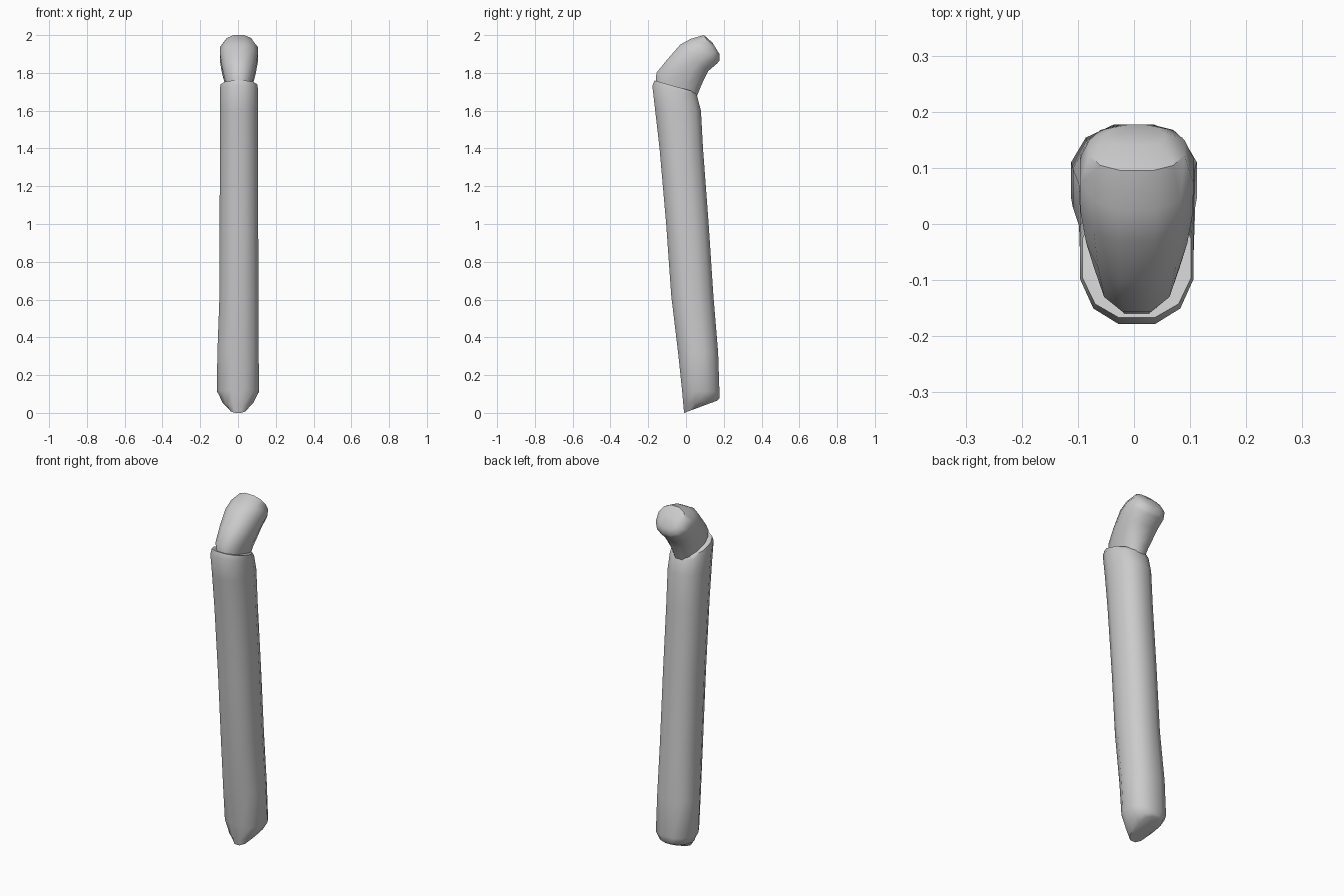
import bpy, bmesh, math

if "Cube" in bpy.data.objects:
    bpy.data.objects.remove(bpy.data.objects["Cube"])

SIDES = 12
POWER = 0.85   # below 1 squares the oval section slightly


def oval(front, back, half_width, x_mid=0.005):
    """Oval ring between a front (y, z) and a back (y, z) point."""
    pts = []
    norm = math.cos(math.pi / SIDES) ** POWER
    for i in range(SIDES):
        a = 2 * math.pi * (i + 0.5) / SIDES
        s = math.copysign(abs(math.sin(a)) ** POWER, math.sin(a)) / norm
        c = math.copysign(abs(math.cos(a)) ** POWER, math.cos(a)) / norm
        t = (1 - c) / 2
        pts.append((x_mid + half_width * s,
                    front[0] + (back[0] - front[0]) * t,
                    front[1] + (back[1] - front[1]) * t))
    return pts


def loft(name, rings):
    """Skin a list of oval rings and close both ends."""
    bm = bmesh.new()
    loops = [[bm.verts.new(p) for p in oval(*r)] for r in rings]
    for a, b in zip(loops, loops[1:]):
        for i in range(SIDES):
            j = (i + 1) % SIDES
            bm.faces.new((a[i], a[j], b[j], b[i]))
    bm.faces.new(loops[0])
    bm.faces.new(loops[-1])
    bmesh.ops.recalc_face_normals(bm, faces=bm.faces[:])
    mesh = bpy.data.meshes.new(name)
    bm.to_mesh(mesh)
    bm.free()
    ob = bpy.data.objects.new(name, mesh)
    bpy.context.collection.objects.link(ob)
    bpy.ops.object.select_all(action='DESELECT')
    ob.select_set(True)
    bpy.context.view_layer.objects.active = ob
    bpy.ops.object.shade_smooth_by_angle(angle=math.radians(50))
    return ob


# Long leaning shaft with a pinched, slanted foot and a cut shoulder
loft("shaft", [
    ((-0.010, 0.00), (0.165, 0.065), 0.050, 0.0),
    ((-0.014, 0.04), (0.176, 0.075), 0.080, 0.0),
    ((-0.021, 0.12), (0.177, 0.11), 0.112, 0.0),
    ((-0.042, 0.32), (0.170, 0.32), 0.109, 0.0),
    ((-0.078, 0.62), (0.145, 0.62), 0.103),
    ((-0.105, 1.00), (0.120, 1.00), 0.102),
    ((-0.140, 1.40), (0.090, 1.40), 0.101),
    ((-0.163, 1.60), (0.079, 1.60), 0.101),
    ((-0.178, 1.73), (0.058, 1.68), 0.101),
    ((-0.167, 1.76), (0.045, 1.70), 0.097),
])

# Bent rounded head growing out of the shoulder
loft("head", [
    ((-0.160, 1.74), (0.055, 1.67), 0.066),
    ((-0.157, 1.80), (0.075, 1.72), 0.076),
    ((-0.100, 1.87), (0.095, 1.765), 0.090),
    ((-0.030, 1.95), (0.118, 1.81), 0.100),
    ((0.025, 1.98), (0.165, 1.85), 0.101),
    ((0.095, 2.00), (0.177, 1.865), 0.085),
    ((0.140, 1.96), (0.177, 1.90), 0.050),
])
